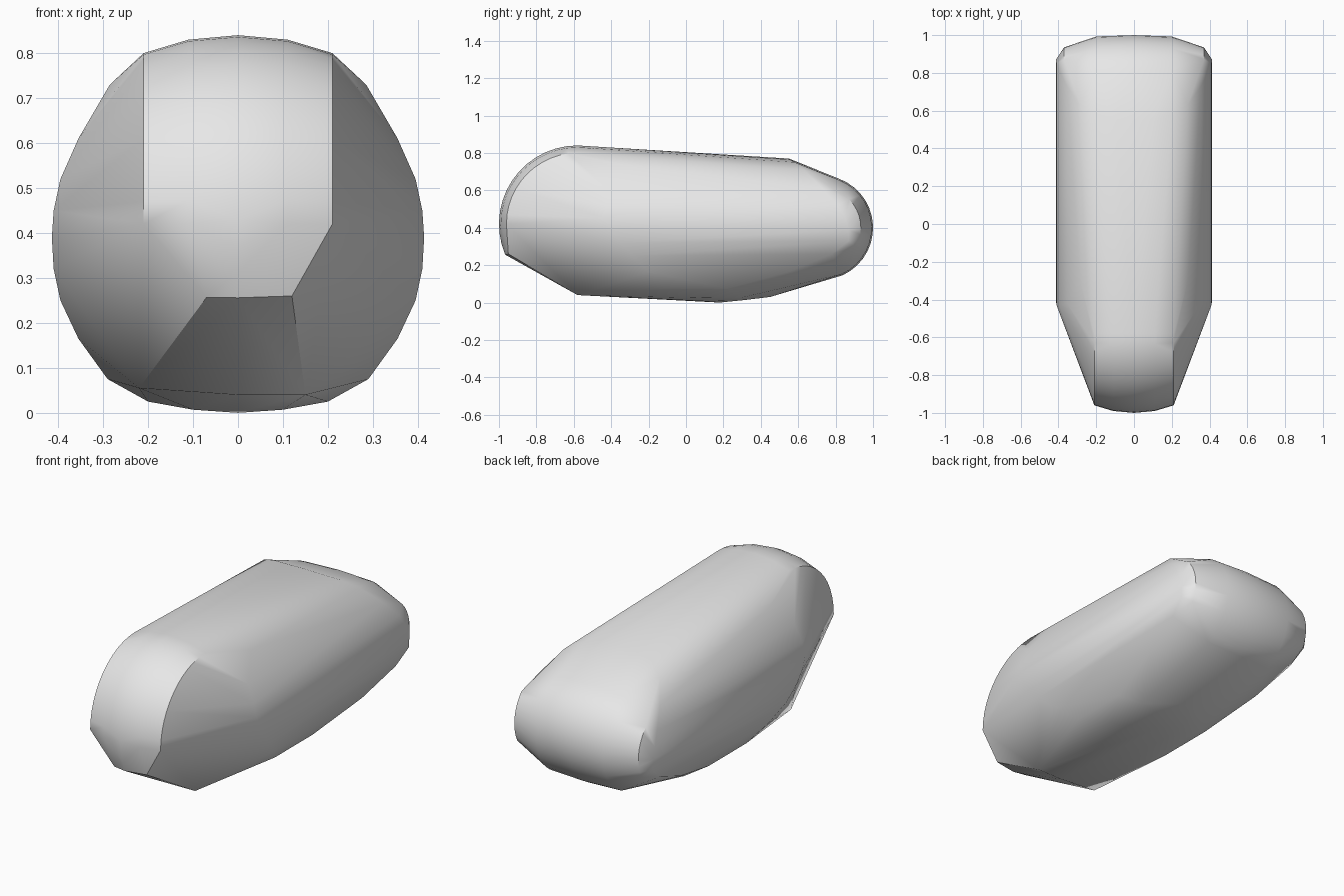
import bpy, bmesh, math

if "Cube" in bpy.data.objects:
    bpy.data.objects.remove(bpy.data.objects["Cube"], do_unlink=True)

grey = bpy.data.materials.new("light grey")
grey.use_nodes = True
colour = (0.8, 0.8, 0.8, 1)
grey.diffuse_color = colour
grey.node_tree.nodes["Principled BSDF"].inputs["Base Color"].default_value = colour

points = []


def arc(x, cy, cz, r, start, end, steps):
    """Arc in the y-z plane, angle 0 towards +y and 90 upwards."""
    for i in range(steps + 1):
        a = math.radians(start + (end - start) * i / steps)
        points.append((x, cy + r * math.cos(a), cz + r * math.sin(a)))


# rounded nose, slightly crowned across its width
arc(0, -0.58, 0.42, 0.42, 90, 203, 14)
for s in (-1, 1):
    arc(s * 0.11, -0.58, 0.42, 0.41, 90, 180, 12)
    arc(s * 0.21, -0.58, 0.42, 0.38, 90, 180, 12)
points += [(-0.07, -0.955, 0.257), (0.12, -0.95, 0.26)]

# rounded tail, narrowing towards the sides
arc(0, 0.72, 0.40, 0.28, 70, -65, 14)
for s in (-1, 1):
    arc(s * 0.2, 0.72, 0.40, 0.273, 68, -65, 14)
    arc(s * 0.37, 0.72, 0.40, 0.215, 45, -28, 8)

# side outline: x, front y, front z, back y, back z
sides = [
    (0.10, -0.58, 0.83, 0.555, 0.765),
    (0.20, -0.57, 0.80, 0.58, 0.75),
    (0.285, -0.30, 0.73, 0.63, 0.71),
    (0.355, -0.42, 0.61, 0.73, 0.61),
    (0.395, -0.43, 0.52, 0.81, 0.52),
    (0.410, -0.43, 0.45, 0.85, 0.45),
    (0.414, -0.40, 0.39, 0.87, 0.39),
    (0.410, -0.35, 0.32, 0.87, 0.33),
    (0.395, -0.29, 0.25, 0.78, 0.26),
    (0.355, -0.20, 0.165, 0.55, 0.165),
    (0.290, -0.10, 0.075, 0.22, 0.075),
    (0.200, 0.05, 0.025, 0.30, 0.027),
    (0.100, 0.10, 0.007, 0.30, 0.012),
]
for x, fy, fz, by, bz in sides:
    for s in (-1, 1):
        points += [(s * x, fy, fz), (s * x, by, bz)]

# roof end, belly and the lower front edge
points += [(0, 0.55, 0.77), (0, 0.18, 0), (0, 0.45, 0.03),
           (-0.22, -0.58, 0.055), (0.15, -0.58, 0.04), (0, -0.58, 0.04)]

# wrap everything in one convex shell
bm = bmesh.new()
for p in points:
    bm.verts.new(p)
bmesh.ops.remove_doubles(bm, verts=bm.verts, dist=0.002)
bmesh.ops.convex_hull(bm, input=bm.verts)
loose = [v for v in bm.verts if not v.link_faces]
bmesh.ops.delete(bm, geom=loose, context='VERTS')
bmesh.ops.recalc_face_normals(bm, faces=bm.faces)
mesh = bpy.data.meshes.new("rounded_shell")
bm.to_mesh(mesh)
bm.free()
mesh.materials.append(grey)
shell = bpy.data.objects.new("rounded_shell", mesh)
bpy.context.collection.objects.link(shell)

# smooth rounds, crisp facet borders
bpy.ops.object.select_all(action='DESELECT')
shell.select_set(True)
bpy.context.view_layer.objects.active = shell
bpy.ops.object.shade_smooth_by_angle(angle=math.radians(35))
